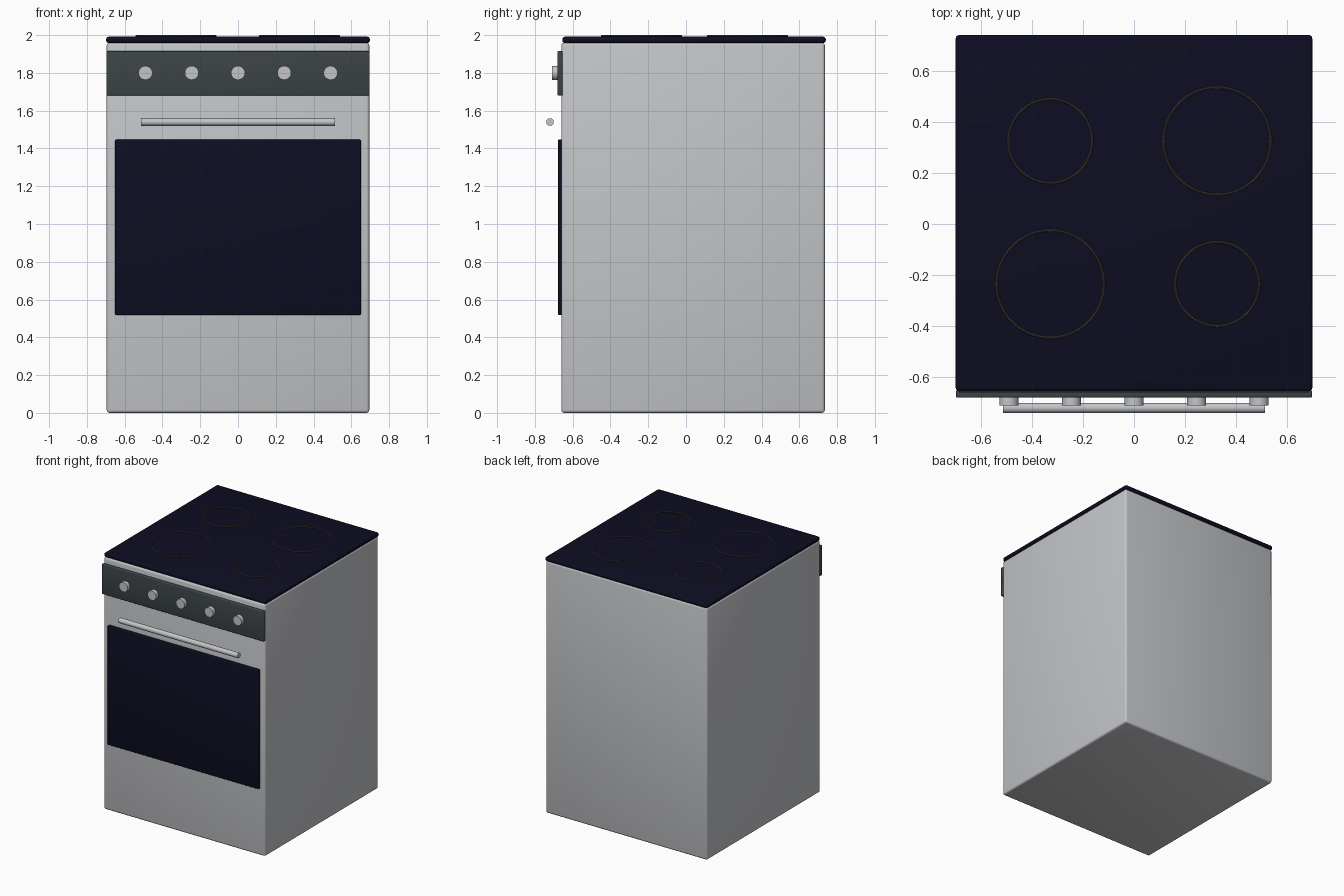
import bpy
from math import pi, radians

cube = bpy.data.objects.get("Cube")
if cube:
    bpy.data.objects.remove(cube, do_unlink=True)


def material(name, rgb, metallic=0.0):
    mat = bpy.data.materials.new(name)
    mat.use_nodes = True
    mat.diffuse_color = (*rgb, 1)
    bsdf = mat.node_tree.nodes["Principled BSDF"]
    bsdf.inputs["Base Color"].default_value = (*rgb, 1)
    return mat


steel = material("brushed steel", (0.55, 0.56, 0.58))
glass = material("dark blue glass", (0.004, 0.004, 0.016))
charcoal = material("charcoal panel", (0.045, 0.057, 0.062))
ring_grey = material("heating ring grey", (0.06, 0.06, 0.05))


def finish(name, mat):
    obj = bpy.context.object
    obj.name = name
    obj.data.materials.append(mat)
    bpy.ops.object.shade_smooth_by_angle(angle=radians(40))
    return obj


def box(name, low, high, mat, bevel):
    """Rounded box between two opposite corners."""
    centre = [(a + b) / 2 for a, b in zip(low, high)]
    bpy.ops.mesh.primitive_cube_add(size=1, location=centre)
    bpy.context.object.scale = [b - a for a, b in zip(low, high)]
    bpy.ops.object.transform_apply(location=False, rotation=False, scale=True)
    mod = bpy.context.object.modifiers.new("rounded edges", "BEVEL")
    mod.width = bevel
    mod.segments = 3
    bpy.ops.object.modifier_apply(modifier=mod.name)
    return finish(name, mat)


def rod(name, centre, radius, length, rotation, mat, sides=24):
    bpy.ops.mesh.primitive_cylinder_add(vertices=sides, radius=radius, depth=length,
                                        location=centre, rotation=rotation)
    return finish(name, mat)


# Cabinet and glass cooktop
HALF = 0.695
box("cabinet", (-HALF, -0.66, 0), (HALF, 0.735, 1.96), steel, 0.015)
box("cooktop", (-HALF - 0.003, -0.655, 1.958), (HALF + 0.003, 0.74, 1.992), glass, 0.014)

# Control panel and oven door glass
box("control_panel", (-HALF - 0.002, -0.68, 1.68), (HALF + 0.002, -0.652, 1.915), charcoal, 0.006)
box("oven_window", (-0.65, -0.677, 0.518), (0.65, -0.65, 1.447), glass, 0.006)

# Door handle
rod("door_handle", (0, -0.72, 1.54), 0.02, 1.025, (0, pi / 2, 0), steel)

# Row of control knobs
for i in range(5):
    rod(f"knob_{i + 1}", ((i - 2) * 0.245, -0.693, 1.8), 0.037, 0.034, (pi / 2, 0, 0), steel)

# Heating rings: large and small alternate around the cooktop
for name, x, y, radius in (("back_right", -0.328, 0.325, 0.164), ("back_left", 0.325, 0.325, 0.21),
                           ("front_right", -0.328, -0.235, 0.21), ("front_left", 0.325, -0.235, 0.164)):
    bpy.ops.mesh.primitive_torus_add(major_radius=radius, minor_radius=0.005, major_segments=64,
                                     minor_segments=8, location=(x, y, 1.995))
    finish(f"heating_ring_{name}", ring_grey)
